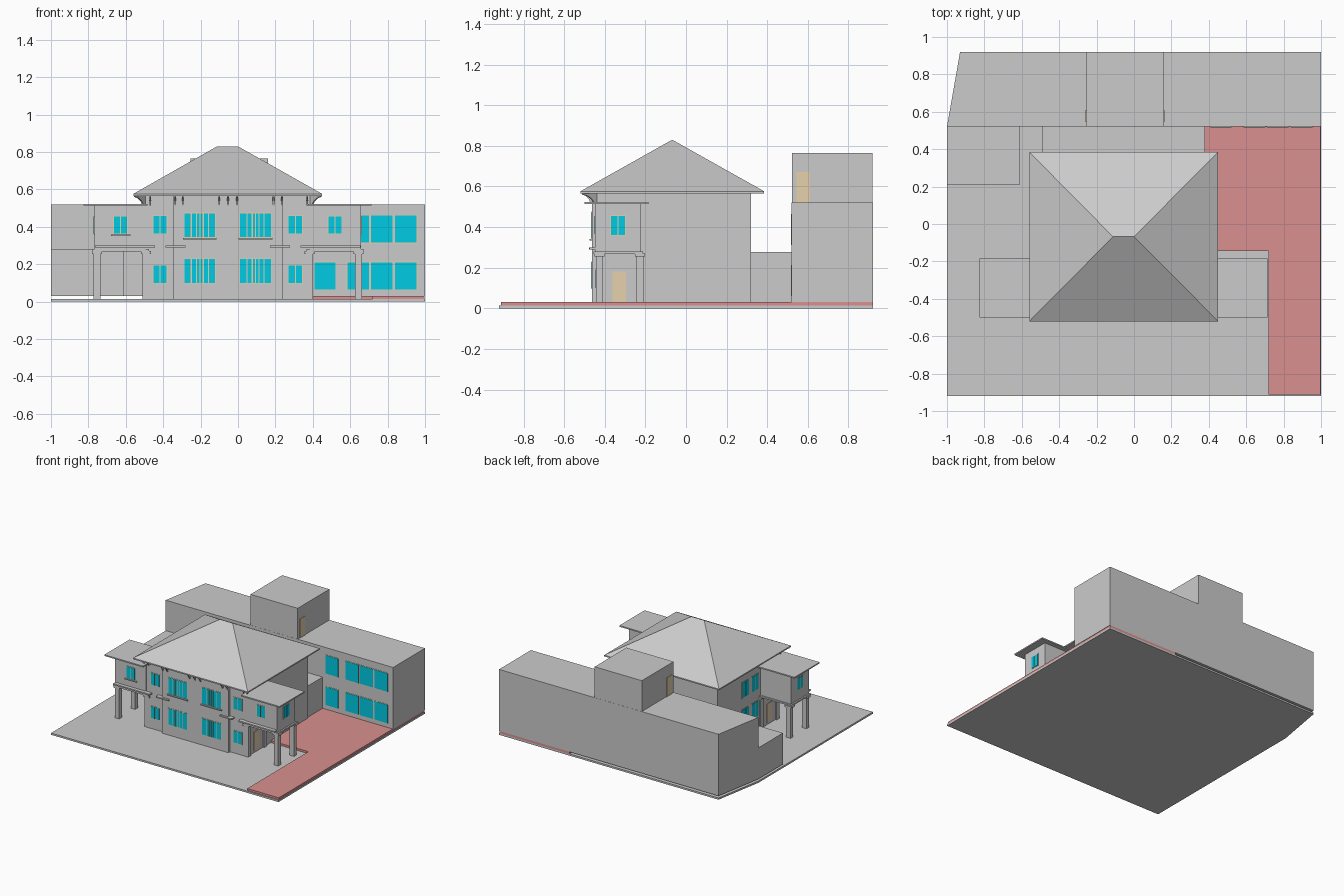
import bpy, bmesh
from mathutils import Vector

if "Cube" in bpy.data.objects:
    bpy.data.objects.remove(bpy.data.objects["Cube"])


def material(name, rgb):
    m = bpy.data.materials.new(name)
    m.diffuse_color = (*rgb, 1)
    m.use_nodes = True
    m.node_tree.nodes["Principled BSDF"].inputs["Base Color"].default_value = m.diffuse_color
    return m


GLASS = material("glass_teal", (0.0, 0.6, 0.78))
WOOD = material("wood_tan", (0.8, 0.64, 0.42))
RED = material("paving_red", (0.7, 0.28, 0.28))


def finish(name, bm, mat=None):
    bmesh.ops.recalc_face_normals(bm, faces=bm.faces)
    me = bpy.data.meshes.new(name)
    bm.to_mesh(me)
    bm.free()
    ob = bpy.data.objects.new(name, me)
    bpy.context.collection.objects.link(ob)
    if mat:
        me.materials.append(mat)
    return ob


def extrude(name, pts, vec, mat=None):
    """Sweep a flat polygon of 3D points along a vector."""
    bm = bmesh.new()
    face = bm.faces.new([bm.verts.new(p) for p in pts])
    res = bmesh.ops.extrude_face_region(bm, geom=[face])
    bmesh.ops.translate(bm, vec=vec, verts=[v for v in res["geom"] if isinstance(v, bmesh.types.BMVert)])
    # keep the starting face so the prism is closed
    if not face.is_valid or len(bm.faces) < len(pts) + 2:
        bm.faces.new([v for v in bm.verts][:len(pts)])
    return finish(name, bm, mat)


def plan(name, pts, z0, z1, mat=None):
    return extrude(name, [(x, y, z0) for x, y in pts], (0, 0, z1 - z0), mat)


def box(name, x0, x1, y0, y1, z0, z1, mat=None):
    return plan(name, [(x0, y0), (x1, y0), (x1, y1), (x0, y1)], z0, z1, mat)


def panel(name, axis, at, side, a0, a1, z0, z1, depth, mat):
    """Thin panel standing proud of a wall at axis = at, on the given side."""
    d0, d1 = sorted((at - side * 0.003, at + side * depth))
    if axis == 'y':
        box(name, a0, a1, d0, d1, z0, z1, mat)
    else:
        box(name, d0, d1, a0, a1, z0, z1, mat)


def window(name, axis, at, side, a0, a1, z0, z1, splits=(0.5,)):
    f = 0.004
    panel(name + "_frame", axis, at, side, a0 - f, a1 + f, z0 - f, z1 + f, 0.002, WOOD)
    edges = [0, *splits, 1]
    for s, e in zip(edges, edges[1:]):
        lo = a0 + (a1 - a0) * s + (0.003 if s > 0 else 0)
        hi = a0 + (a1 - a0) * e - (0.003 if e < 1 else 0)
        panel(name + "_pane", axis, at, side, lo, hi, z0, z1, 0.004, GLASS)


# Site slab with clipped rear corner, and raised red paving
plan("ground_slab", [(-1, -0.92), (1, -0.92), (1, 0.92), (-0.93, 0.92), (-1, 0.52)], 0, 0.014)
plan("red_paving", [(0.38, 0.92), (0.38, -0.145), (0.72, -0.145), (0.72, -0.912),
                    (0.997, -0.912), (0.997, 0.92)], 0.014, 0.03, RED)

# Rear block, stair tower and low links
plan("rear_block", [(-1, 0.52), (1, 0.52), (1, 0.92), (-0.93, 0.92)], 0.03, 0.52)
box("stair_tower", -0.255, 0.16, 0.521, 0.919, 0.51, 0.765)
box("left_annex", -1, -0.61, 0.21, 0.52, 0.03, 0.278)
box("rear_link", -0.49, 0.38, 0.32, 0.52, 0.014, 0.278)
for at, side in ((-0.255, -1), (0.16, 1)):
    panel("tower_door", 'x', at, side, 0.545, 0.61, 0.52, 0.67, 0.004, WOOD)
for x0, x1 in ((0.41, 0.52), (0.585, 0.7), (0.71, 0.825), (0.84, 0.955)):
    for z in (0.065, 0.315):
        window("rear_block_window", 'y', 0.52, -1, x0, x1, z, z + 0.145, ())

# Main house with projecting centre bay
FRONT, BAY = -0.442, -0.463
plan("main_walls", [(-0.5, 0.32), (-0.5, FRONT), (-0.345, FRONT), (-0.345, BAY), (0.24, BAY),
                    (0.24, FRONT), (0.39, FRONT), (0.39, 0.32)], 0.014, 0.57)

# Hipped roof on a thin eaves slab
X0, X1, Y0, Y1 = -0.56, 0.45, -0.52, 0.385
box("eaves_slab", X0, X1, Y0, Y1, 0.566, 0.576)
bm = bmesh.new()
a, b, c, d, r, s = [bm.verts.new(p) for p in (
    (X0, Y0, 0.576), (X1, Y0, 0.576), (X1, Y1, 0.576), (X0, Y1, 0.576),
    (-0.112, -0.068, 0.83), (0.0, -0.068, 0.83))]
for f in ((a, b, s, r), (b, c, s), (c, d, r, s), (d, a, r), (d, c, b, a)):
    bm.faces.new(f)
finish("hip_roof", bm)


# Curved brackets under the eaves
def bracket(name, base, out, width=0.009):
    out = Vector(out)
    across = out.normalized().cross(Vector((0, 0, 1))) * width
    prof = [(0, 0.567), (0, 0.515), (0.18, 0.515), (0.35, 0.537), (0.65, 0.553), (1, 0.56), (1, 0.567)]
    pts = [Vector((*base, 0)) + out * t + Vector((0, 0, z)) - across / 2 for t, z in prof]
    extrude(name, pts, across)


for x in (-0.47, -0.335, -0.295, -0.10, -0.053, -0.005, 0.19, 0.235, 0.37):
    y = BAY if -0.345 < x < 0.24 else FRONT
    bracket("eaves_bracket", (x, y + 0.002), (0, -0.512 - y, 0))
bracket("corner_bracket", (-0.498, -0.44), (-0.055, -0.07, 0))
bracket("corner_bracket", (0.388, -0.44), (0.055, -0.07, 0))

# Side wings on columns, mirrored about the house centre line
CX = -0.055
for side, label in ((-1, "left"), (1, "right")):
    def span(name, d0, d1, *rest):
        xs = sorted((CX + side * d0, CX + side * d1))
        return box(label + name, *xs, *rest)

    span("_wing_room", 0.44, 0.713, -0.447, -0.222, 0.278, 0.515)
    span("_wing_floor", 0.42, 0.725, -0.455, -0.212, 0.268, 0.28)
    span("_wing_roof", 0.43, 0.77, -0.5, -0.185, 0.513, 0.523)
    span("_wing_ledge", 0.39, 0.71, -0.475, -0.44, 0.29, 0.3)
    span("_bay_ledge", 0.225, 0.333, -0.478, -0.44, 0.29, 0.3)
    for y in (-0.443, -0.243):
        for dx in (0.418, 0.68):
            span("_column", dx, dx + 0.038, y, y + 0.034, 0.014, 0.27)
            span("_column_cap", dx - 0.008, dx + 0.046, y - 0.008, y + 0.042, 0.255, 0.27)

    # wing windows, side windows and side doors
    wx = CX + side * 0.573
    window(label + "_wing_window", 'y', -0.447, -1, wx - 0.035, wx + 0.035, 0.365, 0.455)
    window(label + "_wing_side_window", 'x', CX + side * 0.713, side, -0.37, -0.3, 0.362, 0.455)
    wall = -0.5 if side < 0 else 0.39
    panel(label + "_side_door", 'x', wall, side, -0.363, -0.295, 0.03, 0.18, 0.004, WOOD)
    # narrow windows flanking the bay
    fx = CX + side * 0.362
    for z in (0.1, 0.365):
        window(label + "_narrow_window", 'y', FRONT, -1, fx - 0.036, fx + 0.036, z, z + 0.092)
    # wide bay windows with sill
    cx = CX + side * 0.149
    for z in (0.1, 0.345):
        window(label + "_bay_window", 'y', BAY, -1, cx - 0.082, cx + 0.082, z, z + 0.127,
               (0.22, 0.39, 0.5, 0.61, 0.78))
    box(label + "_bay_sill", cx - 0.09, cx + 0.09, BAY - 0.012, BAY + 0.01, 0.333, 0.341)

box("left_wing_sill", -0.68, -0.575, -0.457, -0.44, 0.351, 0.358)

# Windows on the left wall behind the wing
for y in (-0.19, -0.07):
    for z in (0.13, 0.345):
        window("left_wall_window", 'x', -0.5, -1, y, y + 0.08, z, z + 0.12)
